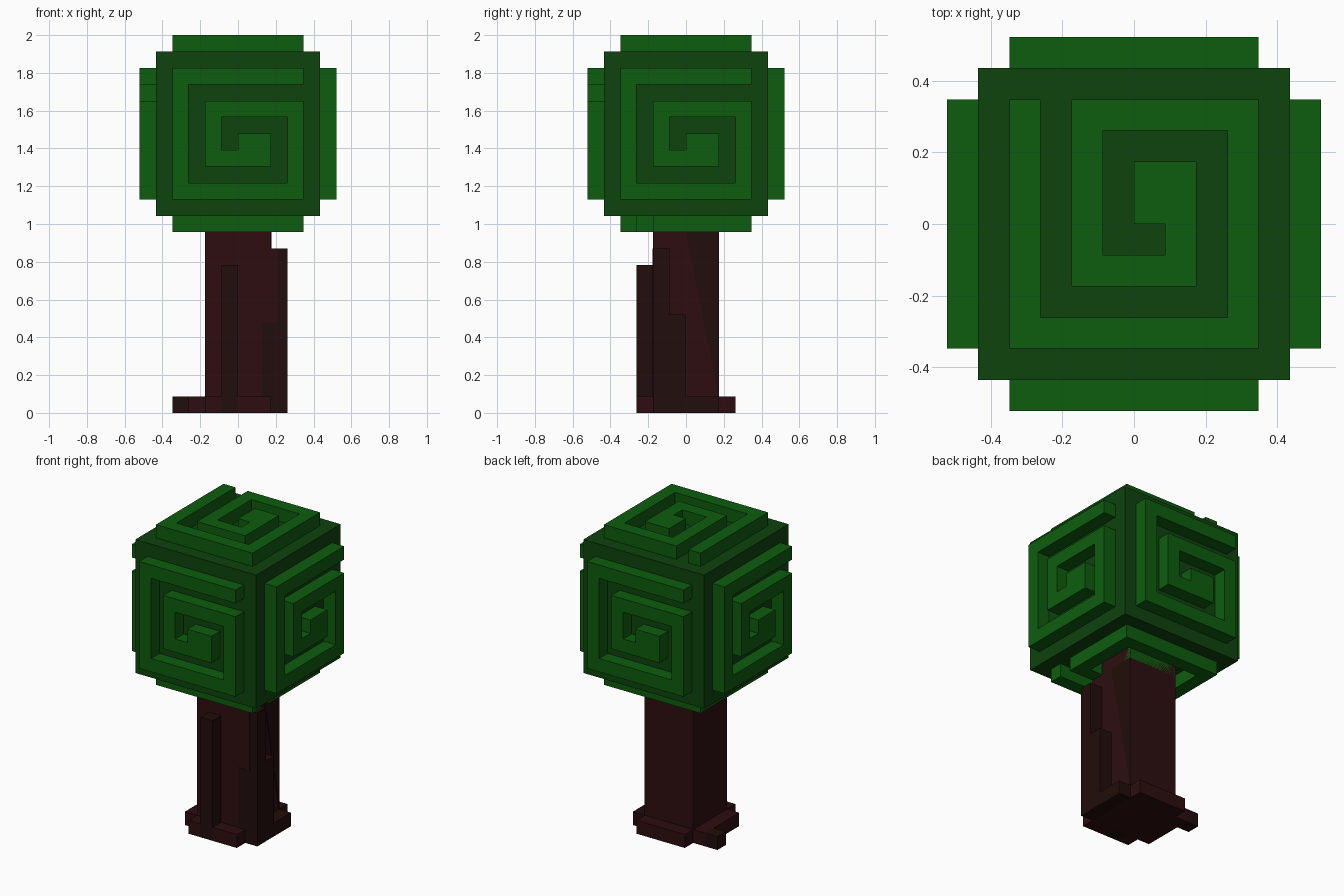
import bpy
import bmesh
from mathutils import Vector

if "Cube" in bpy.data.objects:
    bpy.data.objects.remove(bpy.data.objects["Cube"], do_unlink=True)

U = 2 / 23              # one block unit
MID = Vector((0, 0, 17))  # crown centre in block units
X, Y, Z = Vector((1, 0, 0)), Vector((0, 1, 0)), Vector((0, 0, 1))


def material(name, rgb):
    m = bpy.data.materials.new(name)
    m.use_nodes = True
    m.diffuse_color = (*rgb, 1)
    bsdf = m.node_tree.nodes["Principled BSDF"]
    bsdf.inputs["Base Color"].default_value = (*rgb, 1)
    bsdf.inputs["Roughness"].default_value = 0.9
    return m


LEAF = material("bright leaf green", (0.004, 0.108, 0.004))
DEEP = material("deep leaf green", (0.004, 0.056, 0.004))
BARK = material("red brown bark", (0.026, 0.004, 0.005))
DARK = material("dark bark", (0.015, 0.004, 0.0035))


def prism(name, points, depth, mat):
    """Extrude a flat outline (block units) along the depth vector."""
    bm = bmesh.new()
    face = bm.faces.new([bm.verts.new(p * U) for p in points])
    ext = bmesh.ops.extrude_face_region(bm, geom=[face], use_keep_orig=True)
    moved = [g for g in ext["geom"] if isinstance(g, bmesh.types.BMVert)]
    bmesh.ops.translate(bm, verts=moved, vec=depth * U)
    bmesh.ops.recalc_face_normals(bm, faces=bm.faces)
    mesh = bpy.data.meshes.new(name)
    bm.to_mesh(mesh)
    bm.free()
    mesh.materials.append(mat)
    ob = bpy.data.objects.new(name, mesh)
    bpy.context.collection.objects.link(ob)
    return ob


def box(name, x, y, z, mat):
    corners = [(x[0], y[0]), (x[1], y[0]), (x[1], y[1]), (x[0], y[1])]
    return prism(name, [Vector((a, b, z[0])) for a, b in corners],
                 Z * (z[1] - z[0]), mat)


# Crown core
box("crown_core", (-5, 5), (-5, 5), (12, 22), DEEP)

# Raised square spiral, repeated on all six crown faces
SPIRAL = [(4, 4), (-4, 4), (-4, -4), (4, -4), (4, 2), (-2, 2), (-2, -2),
          (2, -2), (2, 0), (0, 0), (0, -1), (-1, -1), (-1, 1), (3, 1),
          (3, -3), (-3, -3), (-3, 3), (4, 3)]
SIDES = {"front": (X, Z), "left": (Y, Z), "back": (-X, Z),
         "right": (-Y, Z), "top": (Y, -X), "bottom": (X, -Y)}
for side, (u, v) in SIDES.items():
    n = u.cross(v)
    prism("spiral_" + side, [MID + n * 5 + u * a + v * b for a, b in SPIRAL],
          n, LEAF)

# Trunk and its bark ridges
box("trunk", (-2, 2), (-2, 2), (0, 12), BARK)
box("front_ridge", (-1, 0), (-3, -2), (0, 9), DARK)
box("tall_side_ridge", (2, 3), (-2, -1), (0, 10), DARK)
box("short_side_ridge", (2, 3), (-1, 0), (0, 6), DARK)

# Roots
box("front_root_a", (-2, -1), (-3, -2), (0, 1), BARK)
box("front_root_b", (0, 2), (-3, -2), (0, 1), BARK)
box("back_root", (-2, 2), (2, 3), (0, 1), BARK)
box("left_root", (2, 3), (0, 2), (0, 1), DARK)
box("right_root", (-3, -2), (-2, 2), (0, 1), BARK)
box("right_root_tip", (-4, -3), (1, 2), (0, 1), DARK)

# Thin bark patches
THIN = 0.04
box("front_dark_patch", (1.5, 2), (-2 - THIN, -2), (1, 5.5), DARK)
box("front_light_patch", (2, 2.4), (-2 - THIN, -2), (5.5, 10), BARK)
prism("side_dark_patch", [Vector((2, a, b)) for a, b in
                          [(0, 11), (2, 1), (2, 11)]], X * THIN, DARK)
